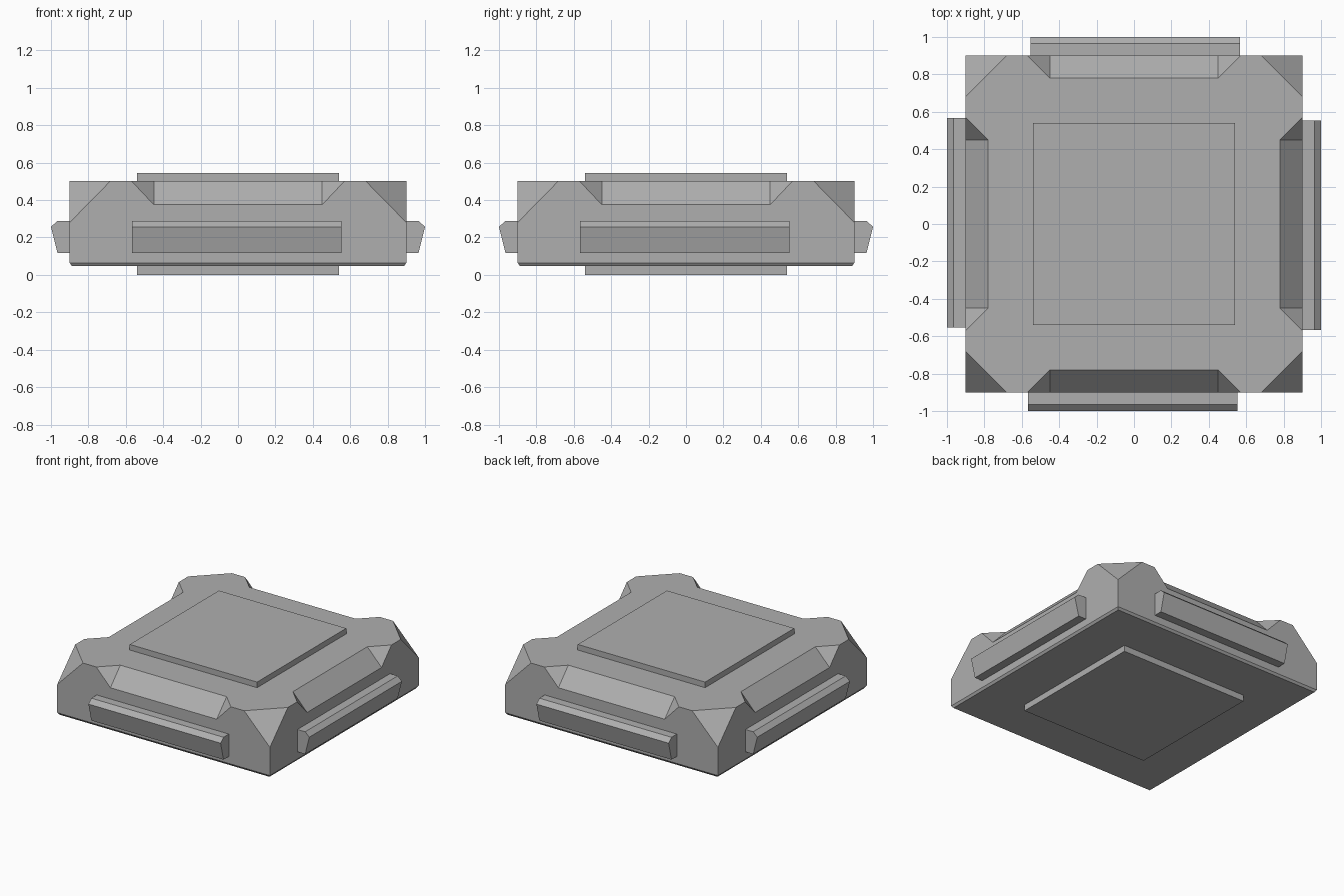
import bpy, bmesh
from math import pi
from mathutils import Matrix, Vector

if "Cube" in bpy.data.objects:
    bpy.data.objects.remove(bpy.data.objects["Cube"])

# Dark grey used on every part
grey = bpy.data.materials.new("dark_grey")
grey.diffuse_color = (0.43, 0.43, 0.43, 1)
grey.use_nodes = True
grey.node_tree.nodes["Principled BSDF"].inputs["Base Color"].default_value = grey.diffuse_color


def finish(bm, name):
    bmesh.ops.remove_doubles(bm, verts=bm.verts, dist=0.0005)
    bmesh.ops.recalc_face_normals(bm, faces=bm.faces)
    mesh = bpy.data.meshes.new(name)
    bm.to_mesh(mesh)
    bm.free()
    mesh.materials.append(grey)
    obj = bpy.data.objects.new(name, mesh)
    bpy.context.collection.objects.link(obj)
    return obj


def turn(i):
    return Matrix.Rotation(i * pi / 2, 4, 'Z')


# Body: one side's faces turned four times, closed by a top and bottom cap
T, H, L = 0.502, 0.9, 0.064          # top height, half width, lower edge
C, B, BZ = 0.682, 0.888, 0.047       # corner cut, base half width, base height
a, b, c = (-C, -H, T), (-0.57, -H, T), (-0.45, -0.78, T)
d, e, f = (0.45, -0.78, T), (0.57, -H, T), (C, -H, T)
n1, n2 = (-0.45, -H, 0.375), (0.45, -H, 0.375)
k1, k2 = (-H, -H, 0.28), (H, -H, 0.28)
l1, l2 = (-H, -H, L), (H, -H, L)
b1, b2 = (-B, -B, BZ), (B, -B, BZ)
side_faces = [
    (l1, l2, k2, f, e, n2, n1, b, a, k1),   # wall
    (n1, n2, d, c),                         # sloped notch
    (b, n1, c), (n2, e, d),                 # notch ends
    (k2, (H, -C, T), f),                    # corner facet
    (b1, b2, l2, l1),                       # lower bevel
]
bm = bmesh.new()
top, base = [], []
for i in range(4):
    m = turn(i)
    for face in side_faces:
        bm.faces.new([bm.verts.new(m @ Vector(p)) for p in face])
    top += [m @ Vector(p) for p in (a, b, c, d, e, f)]
    base.append(m @ Vector(b1))
for loop in (top, base):
    bm.faces.new([bm.verts.new(p) for p in loop])
finish(bm, "body")

# Raised plates on the top and underside
for name, z0, z1 in (("top_plate", 0.49, 0.545), ("bottom_plate", 0.0, 0.06)):
    bm = bmesh.new()
    bmesh.ops.create_cube(bm, size=1, matrix=Matrix.Translation((0, 0, (z0 + z1) / 2))
                          @ Matrix.Diagonal((1.078, 1.078, z1 - z0, 1)))
    finish(bm, name)

# Bumper bars: a profile (y, z) extruded along each side
profile = [(-0.88, 0.118), (-0.965, 0.118), (-1.0, 0.257), (-0.965, 0.289), (-0.88, 0.289)]
for i, name in enumerate(("front", "right", "back", "left")):
    bm = bmesh.new()
    face = bm.faces.new([bm.verts.new((-0.566, y, z)) for y, z in profile])
    ext = bmesh.ops.extrude_face_region(bm, geom=[face], use_keep_orig=True)
    moved = [v for v in ext["geom"] if isinstance(v, bmesh.types.BMVert)]
    bmesh.ops.translate(bm, verts=moved, vec=(1.119, 0, 0))
    bmesh.ops.transform(bm, matrix=turn(i), verts=bm.verts)
    finish(bm, name + "_bar")
